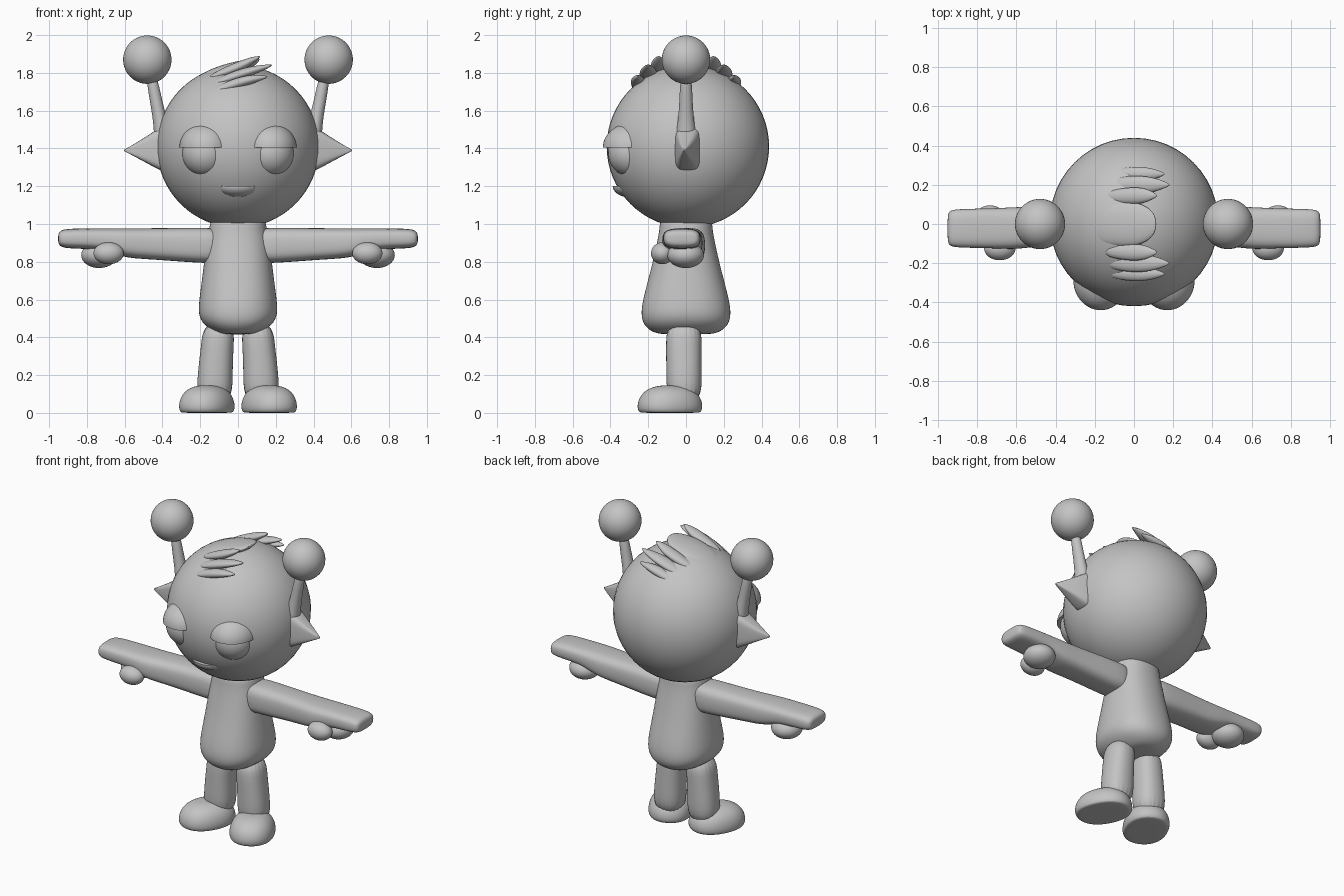
import bpy, bmesh, math
from mathutils import Matrix, Vector

if "Cube" in bpy.data.objects:
    bpy.data.objects.remove(bpy.data.objects["Cube"])

grey = bpy.data.materials.new("plain grey")
grey.diffuse_color = (0.55, 0.55, 0.55, 1)
grey.use_nodes = True
grey.node_tree.nodes["Principled BSDF"].inputs["Base Color"].default_value = grey.diffuse_color


def finish(name, bm, mirror=False, subdiv=0):
    bmesh.ops.recalc_face_normals(bm, faces=bm.faces)
    me = bpy.data.meshes.new(name)
    bm.to_mesh(me)
    bm.free()
    me.materials.append(grey)
    ob = bpy.data.objects.new(name, me)
    bpy.context.collection.objects.link(ob)
    if mirror:
        m = ob.modifiers.new("mirror", 'MIRROR')
        m.use_axis = (True, False, False)
    if subdiv:
        s = ob.modifiers.new("smooth", 'SUBSURF')
        s.levels = s.render_levels = subdiv
    bpy.ops.object.select_all(action='DESELECT')
    ob.select_set(True)
    bpy.context.view_layer.objects.active = ob
    bpy.ops.object.shade_smooth_by_angle(angle=math.radians(50))
    return ob


def loft(name, axis, sections, p=2.0, turn=0.0, mirror=False, segs=20):
    """Skin superellipse rings; section = (centre, half width, half height)."""
    bm = bmesh.new()
    rings = []
    for c, a, b in sections:
        ring = []
        for i in range(segs):
            t = 2 * math.pi * i / segs
            u = a * math.copysign(abs(math.cos(t)) ** (2 / p), math.cos(t))
            v = b * math.copysign(abs(math.sin(t)) ** (2 / p), math.sin(t))
            u, v = (u * math.cos(turn) - v * math.sin(turn),
                    u * math.sin(turn) + v * math.cos(turn))
            off = (0, u, v) if axis == 'x' else (u, v, 0)
            ring.append(bm.verts.new(Vector(c) + Vector(off)))
        rings.append(ring)
    for r, s in zip(rings, rings[1:]):
        for i in range(segs):
            j = (i + 1) % segs
            bm.faces.new((r[i], r[j], s[j], s[i]))
    bm.faces.new(rings[0])
    bm.faces.new(rings[-1])
    return finish(name, bm, mirror, 2)


def ball(name, centre, radii, mirror=False, half=0):
    """Ellipsoid; half = 1 keeps the top, -1 keeps the bottom."""
    bm = bmesh.new()
    bmesh.ops.create_uvsphere(bm, u_segments=48, v_segments=32, radius=1)
    if half:
        r = bmesh.ops.bisect_plane(
            bm, geom=bm.verts[:] + bm.edges[:] + bm.faces[:], dist=1e-4,
            plane_co=(0, 0, 0), plane_no=(0, 0, -half), clear_outer=True)
        bmesh.ops.holes_fill(bm, edges=[e for e in bm.edges if e.is_boundary])
    bmesh.ops.transform(
        bm, verts=bm.verts,
        matrix=Matrix.Translation(centre) @ Matrix.Diagonal((*radii, 1)))
    return finish(name, bm, mirror)


# Head and face
ball("head", (0, 0.01, 1.41), (0.43, 0.43, 0.43))
ball("eye", (0.17, -0.29, 1.375), (0.125, 0.122, 0.125), mirror=True)
ball("eyelid", (0.17, -0.285, 1.405), (0.14, 0.155, 0.13), mirror=True, half=1)
ball("lower_lip", (0, -0.29, 1.2), (0.115, 0.098, 0.06), half=-1)

# Pointed ears
loft("ear", 'x', [((0.36, 0.01, 1.4), 0.08, 0.14),
                  ((0.43, 0.008, 1.397), 0.065, 0.105),
                  ((0.51, 0, 1.392), 0.04, 0.055),
                  ((0.585, -0.008, 1.39), 0.012, 0.013),
                  ((0.605, -0.01, 1.39), 0.003, 0.003)], p=4, mirror=True)

# Antennae
loft("antenna_stalk", 'z', [((0.385, 0, 1.4), 0.06, 0.07),
                            ((0.405, 0, 1.52), 0.04, 0.045),
                            ((0.432, 0, 1.64), 0.033, 0.035),
                            ((0.465, 0, 1.82), 0.03, 0.03)], mirror=True)
ball("antenna_ball", (0.48, 0, 1.87), (0.128, 0.128, 0.128), mirror=True)

# Swept hair: a broad middle crest and three tufts on either side
loft("hair_crest", 'x', [((-0.24, 0, 1.745), 0.08, 0.02),
                         ((-0.14, 0, 1.795), 0.11, 0.033),
                         ((0, 0, 1.83), 0.12, 0.035),
                         ((0.08, 0, 1.852), 0.085, 0.024),
                         ((0.115, 0, 1.872), 0.035, 0.008)])
tufts = [("inner", 0.145, 1.83, 0.12, 1.887, 0.05),
         ("middle", 0.2, 1.79, 0.185, 1.842, 0.055),
         ("outer", 0.255, 1.75, 0.16, 1.78, 0.045)]
for side, s in (("front", -1), ("back", 1)):
    for name, y, z, tip_x, tip_z, w in tufts:
        mid = (z + 0.01 + tip_z) / 2
        loft(f"hair_{name}_tuft_{side}", 'x',
             [((-0.16, s * y * 0.95, z - 0.06), w * 0.6, 0.02),
              ((0, s * y, z), w, 0.033),
              ((tip_x * 0.6, s * y, mid), w * 0.7, 0.022),
              ((tip_x, s * y, tip_z), 0.005, 0.004)], segs=12)

# Pear-shaped torso
loft("torso", 'z', [((0, 0, 0.415), 0.08, 0.12), ((0, 0, 0.425), 0.12, 0.18),
                    ((0, 0, 0.465), 0.185, 0.228), ((0, 0, 0.52), 0.214, 0.242),
                    ((0, 0, 0.6), 0.208, 0.232), ((0, 0, 0.75), 0.187, 0.19),
                    ((0, 0, 0.9), 0.17, 0.155), ((0, 0, 0.98), 0.15, 0.14),
                    ((0, 0, 1.05), 0.15, 0.14)], p=2.3)

# Arm ending in a flat pointing hand, with curled fingers and a thumb
loft("arm", 'x', [((0.06, 0, 0.885), 0.1, 0.095), ((0.2, 0, 0.887), 0.105, 0.095),
                  ((0.45, -0.01, 0.895), 0.1, 0.083), ((0.58, -0.02, 0.898), 0.108, 0.08),
                  ((0.66, -0.022, 0.91), 0.106, 0.068), ((0.73, -0.022, 0.922), 0.102, 0.055),
                  ((0.9, -0.022, 0.923), 0.1, 0.054), ((0.94, -0.022, 0.923), 0.092, 0.044),
                  ((0.953, -0.022, 0.923), 0.07, 0.025)], p=3, mirror=True)
ball("curled_fingers", (0.735, -0.002, 0.835), (0.095, 0.097, 0.068), mirror=True)
ball("thumb", (0.685, -0.125, 0.845), (0.08, 0.06, 0.058), mirror=True)

# Legs and splayed feet
loft("leg", 'z', [((0.125, -0.01, 0.05), 0.097, 0.093),
                  ((0.122, -0.01, 0.2), 0.094, 0.095),
                  ((0.11, -0.012, 0.35), 0.087, 0.095),
                  ((0.1, -0.01, 0.48), 0.085, 0.095)], p=2.3, mirror=True)
foot = [(0, 0.85), (0.003, 0.96), (0.03, 1.02), (0.075, 0.97),
        (0.115, 0.8), (0.14, 0.5), (0.146, 0.2)]
loft("foot", 'z', [((0.165, -0.085, z), 0.137 * k, 0.177 * k) for z, k in foot],
     p=2.2, turn=math.radians(25), mirror=True)
